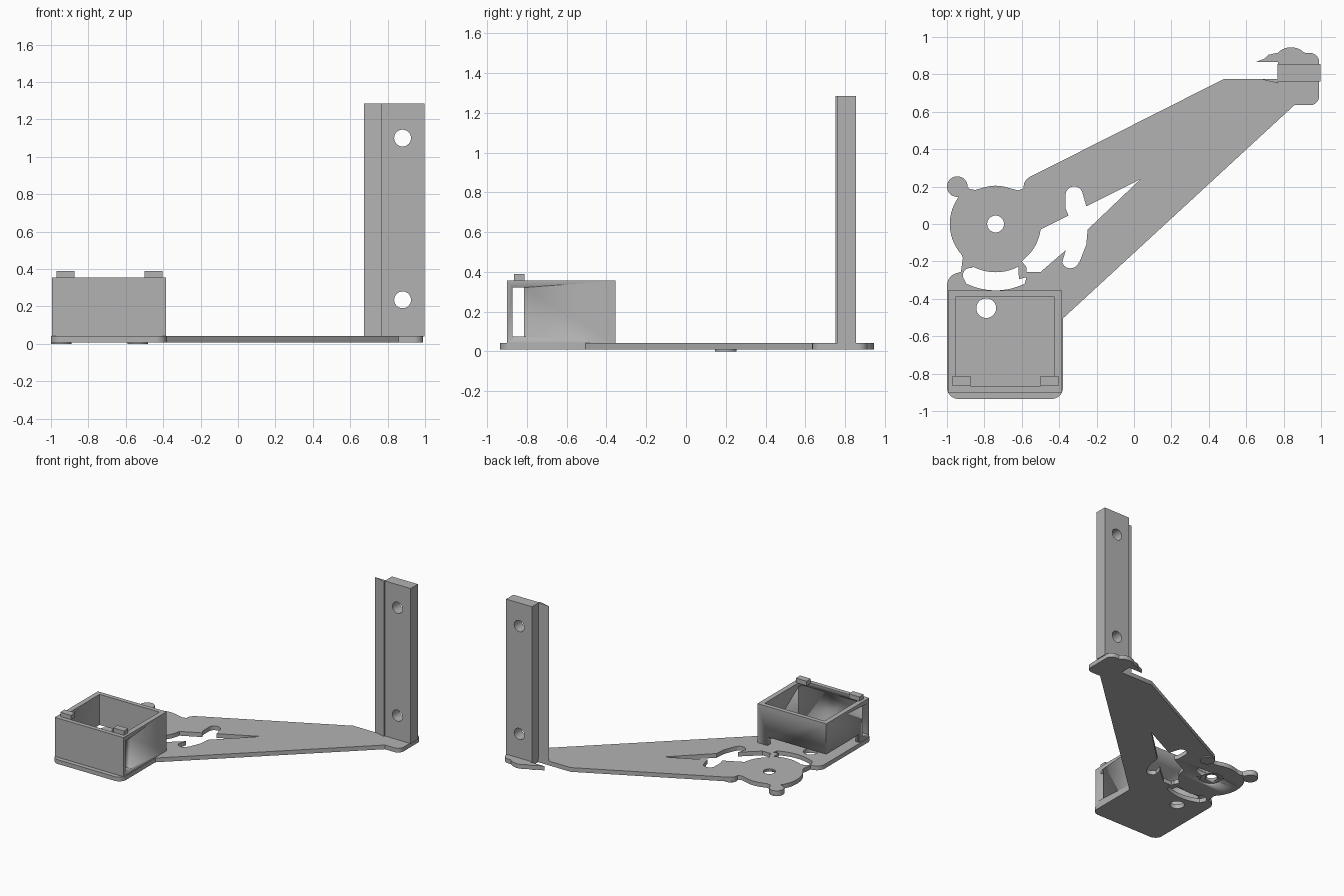
import bpy, bmesh
from math import sin, cos, radians, pi
from mathutils import Matrix

cube = bpy.data.objects.get("Cube")
if cube:
    bpy.data.objects.remove(cube)

grey = bpy.data.materials.new("plain grey")
grey.use_nodes = True
colour = (0.45, 0.45, 0.45, 1)
grey.diffuse_color = colour
grey.node_tree.nodes["Principled BSDF"].inputs["Base Color"].default_value = colour


def arc(x, y, r, start, end, steps=10):
    angles = [radians(start + (end - start) * i / steps) for i in range(steps + 1)]
    return [(x + r * cos(a), y + r * sin(a)) for a in angles]


def circle(x, y, r, steps=32):
    return arc(x, y, r, 0, 360, steps)[:-1]


def rect(x0, x1, y0, y1):
    return [(x0, y0), (x1, y0), (x1, y1), (x0, y1)]


def prism(name, loops, low, high, upright=False):
    """Extrude an outline with holes; upright outlines lie in x-z and run along y."""
    curve = bpy.data.curves.new(name, "CURVE")
    curve.dimensions = "2D"
    curve.fill_mode = "BOTH"
    curve.extrude = (high - low) / 2
    for loop in loops:
        spline = curve.splines.new("POLY")
        spline.points.add(len(loop) - 1)
        for point, (x, y) in zip(spline.points, loop):
            point.co = (x, y, 0, 1)
        spline.use_cyclic_u = True
    helper = bpy.data.objects.new(name + " outline", curve)
    bpy.context.collection.objects.link(helper)
    bpy.context.view_layer.update()
    mesh = bpy.data.meshes.new_from_object(
        helper.evaluated_get(bpy.context.evaluated_depsgraph_get()))
    bpy.data.objects.remove(helper)

    middle = (low + high) / 2
    if upright:
        place = Matrix.Translation((0, middle, 0)) @ Matrix.Rotation(pi / 2, 4, "X")
    else:
        place = Matrix.Translation((0, 0, middle))
    bm = bmesh.new()
    bm.from_mesh(mesh)
    bmesh.ops.remove_doubles(bm, verts=bm.verts, dist=0.0002)
    bmesh.ops.transform(bm, matrix=place, verts=bm.verts)
    bmesh.ops.recalc_face_normals(bm, faces=bm.faces)
    bm.to_mesh(mesh)
    bm.free()
    mesh.materials.clear()
    mesh.materials.append(grey)
    obj = bpy.data.objects.new(name, mesh)
    bpy.context.collection.objects.link(obj)
    bpy.ops.object.select_all(action="DESELECT")
    obj.select_set(True)
    bpy.context.view_layer.objects.active = obj
    bpy.ops.object.shade_smooth_by_angle(angle=radians(35))
    return obj


def cut(target, cutter):
    mod = target.modifiers.new(cutter.name, "BOOLEAN")
    mod.operation = "DIFFERENCE"
    mod.solver = "EXACT"
    mod.object = cutter
    cutter.hide_render = True
    cutter.hide_set(True)
    cutter.display_type = "WIRE"


BOTTOM, FLOOR, RIM, TOP = 0.008, 0.042, 0.355, 1.285
hub = (-0.74, 0)

# Base plate outline, counter-clockwise from the front left corner of the tray
outline = (
    arc(-0.94, -0.875, 0.06, 180, 270)
    + arc(-0.44, -0.875, 0.06, 270, 360)
    + [(-0.38, -0.505), (0.858, 0.636)]
    + arc(0.94, 0.685, 0.05, 270, 360)
    + arc(0.94, 0.865, 0.05, 0, 90)
    + arc(0.84, 0.845, 0.1, 45, 135)
    + [(0.72, 0.905), (0.7, 0.885), (0.65, 0.865),
       (0.77, 0.865), (0.77, 0.775), (0.48, 0.775), (-0.56, 0.25)]
    + arc(-0.535, 0.2, 0.055, 150, 190, 4)
    + [(-0.62, 0.18), (-0.66, 0.19), (-0.7, 0.201), (-0.74, 0.205),
       (-0.78, 0.201), (-0.82, 0.19), (-0.85, 0.182), (-0.88, 0.188)]
    + arc(-0.945, 0.2, 0.055, 0, 270, 20)
    + arc(*hub, 0.245, 144, 222, 14)
    + [(-0.915, -0.18), (-0.925, -0.255)]
    + arc(-0.93, -0.33, 0.07, 100, 180)
)

# Jagged opening beside the hub
star = (
    arc(*hub, 0.242, -40, -7)
    + [(-0.35, 0.045), (-0.365, 0.08)]
    + arc(-0.32, 0.155, 0.046, 190, 20)
    + [(-0.255, 0.095), (0.035, 0.24), (-0.248, -0.03), (-0.255, -0.11), (-0.29, -0.2)]
    + arc(-0.34, -0.19, 0.047, -20, -160)
    + [(-0.365, -0.14), (-0.5, -0.257), (-0.575, -0.257), (-0.575, -0.23), (-0.6, -0.2)]
)

# Curved slot between hub and tray
slot = (
    arc(*hub, 0.258, 242, 298, 16)
    + [(-0.615, -0.295), (-0.575, -0.285)]
    + arc(*hub, 0.355, 296, 244, 16)
    + arc(-0.875, -0.275, 0.04, 200, 80)
)

plate = prism("base_plate",
              [outline, star, slot, circle(*hub, 0.045), circle(-0.79, -0.45, 0.053)],
              BOTTOM, FLOOR)
cut(plate, prism("hub_recess_cutter", [circle(*hub, 0.085)], -0.1, 0.02))

# Small pads under the plate
for side, x in (("right", -0.945), ("left", -0.535)):
    prism(side + "_foot_pad", [circle(x, 0.2, 0.055)], 0, BOTTOM + 0.001)

# Open tray with side slots and a low gap at its back right corner
tray = prism("tray_walls",
             [rect(-0.995, -0.385, -0.9, -0.355), rect(-0.955, -0.425, -0.865, -0.39)],
             FLOOR - 0.002, RIM)
cut(tray, prism("side_slot_cutter", [rect(-1.2, -0.2, -0.873, -0.815)], 0.075, 0.32))
cut(tray, prism("corner_gap_cutter", [rect(-1.2, -0.475, -0.78, -0.2)], FLOOR - 0.1, 0.11))

for side, x0, x1 in (("right", -0.97, -0.875), ("left", -0.5, -0.405)):
    prism(side + "_tray_tab", [rect(x0, x1, -0.866, -0.812)], RIM - 0.001, 0.39)

# Upright post with two screw holes and a tapered fin
prism("post",
      [rect(0.767, 0.997, FLOOR - 0.002, TOP), circle(0.88, 1.1, 0.045), circle(0.88, 0.235, 0.045)],
      0.763, 0.855, upright=True)
prism("post_fin", [[(0.673, 0.775), (0.77, 0.752), (0.77, 0.775)]], FLOOR - 0.002, TOP)
